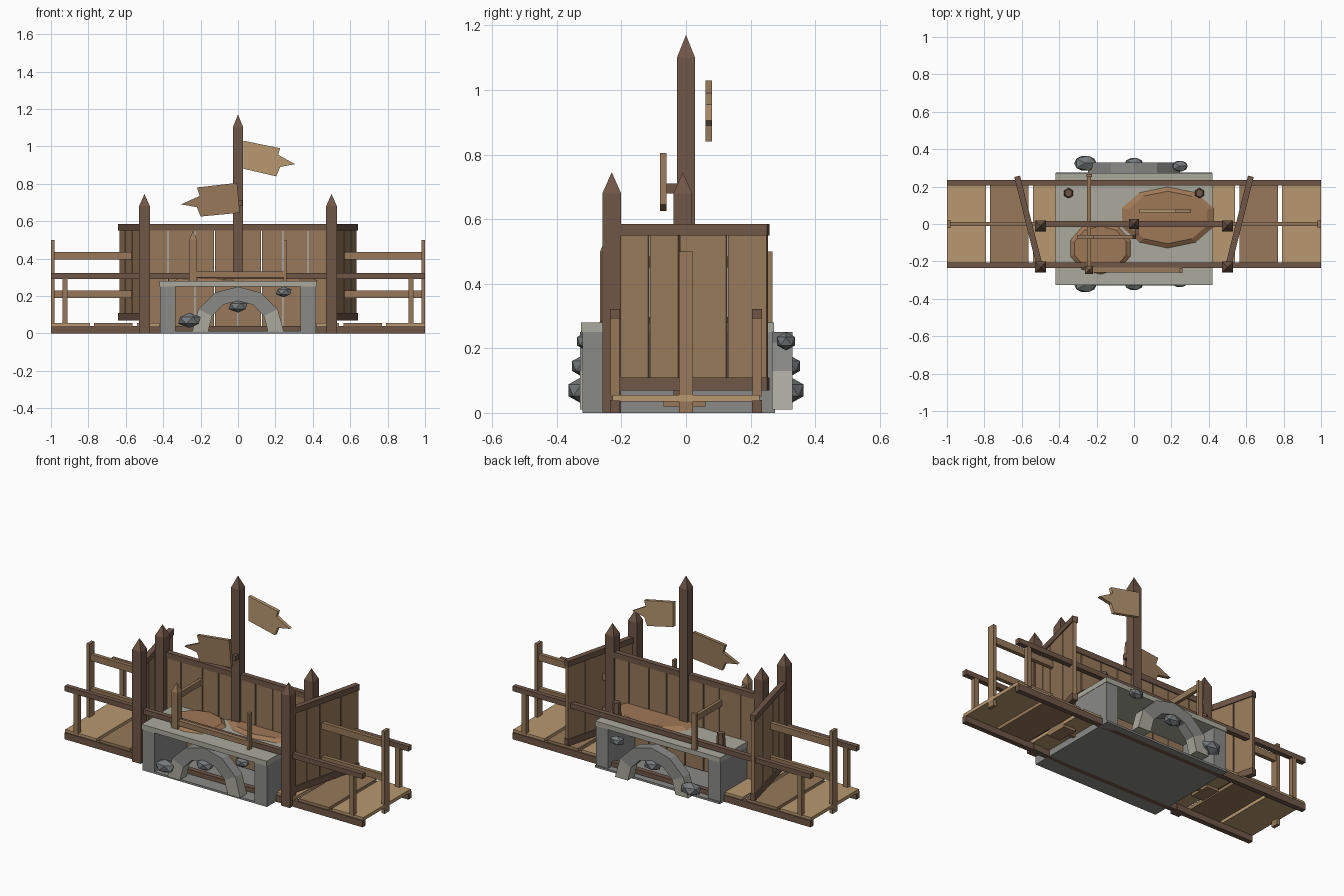
import bpy, bmesh, math, random
from mathutils import Vector, Matrix

if "Cube" in bpy.data.objects:
    bpy.data.objects.remove(bpy.data.objects["Cube"])

random.seed(4)


def material(name, rgb):
    m = bpy.data.materials.new(name)
    lin = [((c / 255 + 0.055) / 1.055) ** 2.4 for c in rgb]
    m.diffuse_color = (*lin, 1)
    m.use_nodes = True
    m.node_tree.nodes["Principled BSDF"].inputs["Base Color"].default_value = m.diffuse_color
    return m


DARK = material("dark wood", (112, 86, 71))
MID = material("brown wood", (151, 121, 90))
TAN = material("tan wood", (184, 152, 112))
LIGHT = material("light stone", (170, 170, 158))
GREY = material("grey stone", (138, 139, 137))
ROCK = material("dark rock", (118, 122, 124))
DIRT = material("dirt", (160, 120, 86))


def finish(name, bm, mat):
    bmesh.ops.recalc_face_normals(bm, faces=bm.faces)
    me = bpy.data.meshes.new(name)
    bm.to_mesh(me)
    bm.free()
    me.materials.append(mat)
    ob = bpy.data.objects.new(name, me)
    bpy.context.collection.objects.link(ob)
    return ob


def box(name, x, y, z, mat, tilt=0):
    """Box from (min, max) pairs, optionally turned about y."""
    bm = bmesh.new()
    bmesh.ops.create_cube(bm, size=1)
    size = (x[1] - x[0], y[1] - y[0], z[1] - z[0])
    bmesh.ops.scale(bm, vec=size, verts=bm.verts)
    bmesh.ops.rotate(bm, matrix=Matrix.Rotation(tilt, 3, 'Y'), verts=bm.verts)
    bmesh.ops.translate(bm, vec=(sum(x) / 2, sum(y) / 2, sum(z) / 2), verts=bm.verts)
    return finish(name, bm, mat)


def prism(name, points, y0, y1, mat):
    """Extrude an (x, z) outline along y."""
    bm = bmesh.new()
    face = bm.faces.new([bm.verts.new((px, y0, pz)) for px, pz in points])
    out = bmesh.ops.extrude_face_region(bm, geom=[face])
    verts = [v for v in out["geom"] if isinstance(v, bmesh.types.BMVert)]
    bmesh.ops.translate(bm, vec=(0, y1 - y0, 0), verts=verts)
    return finish(name, bm, mat)


def stake(name, x, y, z0, z1, tip, w, mat):
    """Square post with a pointed top."""
    bm = bmesh.new()
    h = w / 2
    rings = [[bm.verts.new((x + sx * h, y + sy * h, z))
              for sx, sy in ((-1, -1), (1, -1), (1, 1), (-1, 1))] for z in (z0, z1)]
    top = bm.verts.new((x, y, tip))
    bm.faces.new(rings[0])
    for i in range(4):
        j = (i + 1) % 4
        bm.faces.new((rings[0][i], rings[0][j], rings[1][j], rings[1][i]))
        bm.faces.new((rings[1][i], rings[1][j], top))
    return finish(name, bm, mat)


def fence_wall(name, a, b, z0, z1, cuts, rails):
    """Plank wall between two ground points; cuts are plank edges from 0 to 1."""
    a, b = Vector((*a, 0)), Vector((*b, 0))
    d = b - a
    length = d.length
    parts = []
    for i in range(len(cuts) - 1):
        drop = random.uniform(0, 0.006)
        parts.append(box(name + "_plank", (cuts[i] * length + 0.003, cuts[i + 1] * length - 0.003),
                         (-0.01, 0.01), (z0 + drop, z1 - 0.008 - drop), MID))
    for lo, hi in rails:
        parts.append(box(name + "_rail", (0, length), (-0.016, 0.016), (lo, hi), DARK))
    for p in parts:
        p.data.transform(Matrix.Translation(a) @ Matrix.Rotation(math.atan2(d.y, d.x), 4, 'Z'))


# Walkway beams and handrails along both edges
for y in (-0.22, 0.22):
    box("walkway_beam", (-1, 1), (y - 0.015, y + 0.015), (0, 0.04), DARK)
    box("handrail", (-1, 1), (y - 0.015, y + 0.015), (0.292, 0.322), DARK)

for s in (-1, 1):
    # Walkway planks
    for x0, x1, mat in ((0.42, 0.54, TAN), (0.565, 0.77, MID), (0.79, 1.0, TAN)):
        box("walkway_plank", sorted((s * x0, s * x1)), (-0.228, 0.228), (0.036, 0.056), mat)
    # Handrail posts
    for y in (-0.22, 0.22):
        box("rail_post", (s * 0.925 - 0.014, s * 0.925 + 0.014), (y - 0.014, y + 0.014),
            (0.05, 0.295), MID)
    # Middle fence
    box("end_post", sorted((s * 0.98, s)), (-0.022, 0.022), (0, 0.5), MID)
    for z in (0.21, 0.415):
        box("fence_rail", sorted((s * 0.5, s * 0.985)), (-0.012, 0.012), (z - 0.02, z + 0.02), MID)
    # Big pointed posts
    stake("front_stake", s * 0.5, -0.23, 0, 0.68, 0.745, 0.058, DARK)
    stake("middle_stake", s * 0.5, -0.01, 0.03, 0.68, 0.745, 0.058, DARK)
    box("stake_foot", (s * 0.5 - 0.04, s * 0.5 + 0.04), (-0.07, 0.06), (0.02, 0.05), MID)
    # Splayed side walls
    fence_wall("side_wall", (s * 0.508, -0.21), (s * 0.625, 0.255), 0.07, 0.585,
               (0, 0.21, 0.41, 0.73, 1), ((0.07, 0.11), (0.55, 0.585)))
    # Stone piers under the deck
    box("pier", sorted((s * 0.335, s * 0.418)), (-0.32, 0.268), (0, 0.25), GREY)

# Middle plank wall
fence_wall("middle_wall", (-0.48, 0), (0.48, 0), 0.02, 0.585,
           (0, 0.11, 0.26, 0.37, 0.5, 0.63, 0.75, 0.89, 1), ((0.55, 0.585),))

# Stone deck and base
box("deck", (-0.42, 0.42), (-0.325, 0.272), (0.25, 0.28), LIGHT)
box("base", (-0.418, 0.418), (-0.32, 0.275), (0, 0.012), GREY)

# Arches of wedge stones with boulders, front and back
for s in (-1, 1):
    y0, y1 = (-0.328, -0.265) if s < 0 else (0.268, 0.33)
    n = 6
    for i in range(n):
        a0, a1 = math.pi * i / n, math.pi * (i + 1) / n
        ring = [(r * math.cos(a), 0.01 + k * math.sin(a))
                for r, k, a in ((0.245, 0.24, a0), (0.245, 0.24, a1),
                                (0.16, 0.165, a1), (0.16, 0.165, a0))]
        prism("arch_stone", ring, y0, y1, LIGHT if i in (0, n - 1) else GREY)
    for x, z, r, off in ((-0.26, 0.07, 0.062, 0.325), (0, 0.145, 0.052, 0.32),
                         (0.245, 0.222, 0.044, 0.31)):
        bm = bmesh.new()
        bmesh.ops.create_icosphere(bm, subdivisions=1, radius=1)
        bmesh.ops.scale(bm, vec=(r * 1.08, r * 0.75, r * 0.65), verts=bm.verts)
        bmesh.ops.translate(bm, vec=(x, s * off, z), verts=bm.verts)
        finish("boulder", bm, ROCK)

# Dirt patches on the deck
for cx, cy, rx, ry in ((0.18, 0.035, 0.26, 0.165), (-0.18, -0.13, 0.17, 0.14)):
    bm = bmesh.new()
    bmesh.ops.create_cone(bm, cap_ends=True, segments=10, radius1=1, radius2=0.85, depth=0.018)
    bmesh.ops.scale(bm, vec=(rx, ry, 1), verts=bm.verts)
    bmesh.ops.translate(bm, vec=(cx, cy, 0.288), verts=bm.verts)
    finish("dirt_patch", bm, DIRT)

# Short bollards on the deck
for x in (-0.35, 0.35):
    bm = bmesh.new()
    bmesh.ops.create_cone(bm, cap_ends=True, segments=6, radius1=0.028, radius2=0.022, depth=0.1)
    bmesh.ops.translate(bm, vec=(x, 0.165, 0.325), verts=bm.verts)
    finish("bollard", bm, DARK)

# Small railing on the deck
stake("deck_post", -0.24, -0.245, 0.28, 0.5, 0.55, 0.042, MID)
box("deck_post", (0.243, 0.258), (-0.262, -0.235), (0.28, 0.5), MID)
box("deck_post", (-0.255, -0.225), (0.25, 0.268), (0.28, 0.5), MID)
box("deck_rail", (-0.24, 0.25), (-0.26, -0.232), (0.3, 0.33), MID)
box("cross_rail", (-0.25, -0.23), (-0.245, 0.265), (0.45, 0.485), MID)

# Tall centre pole with two arrow signs
stake("sign_pole", 0, 0, 0.27, 1.1, 1.17, 0.056, DARK)
right_sign = [(0.03, 1.03), (0.225, 0.99), (0.215, 0.955), (0.305, 0.905),
              (0.225, 0.89), (0.205, 0.84), (0.03, 0.88)]
left_sign = [(-0.005, 0.805), (-0.22, 0.78), (-0.205, 0.735), (-0.305, 0.69),
             (-0.22, 0.675), (-0.2, 0.625), (0.01, 0.645)]
prism("right_sign", right_sign, 0.06, 0.08, TAN)
prism("left_sign", left_sign, -0.08, -0.06, MID)
box("sign_peg", (0.005, 0.025), (-0.06, -0.02), (0.68, 0.71), DARK)
